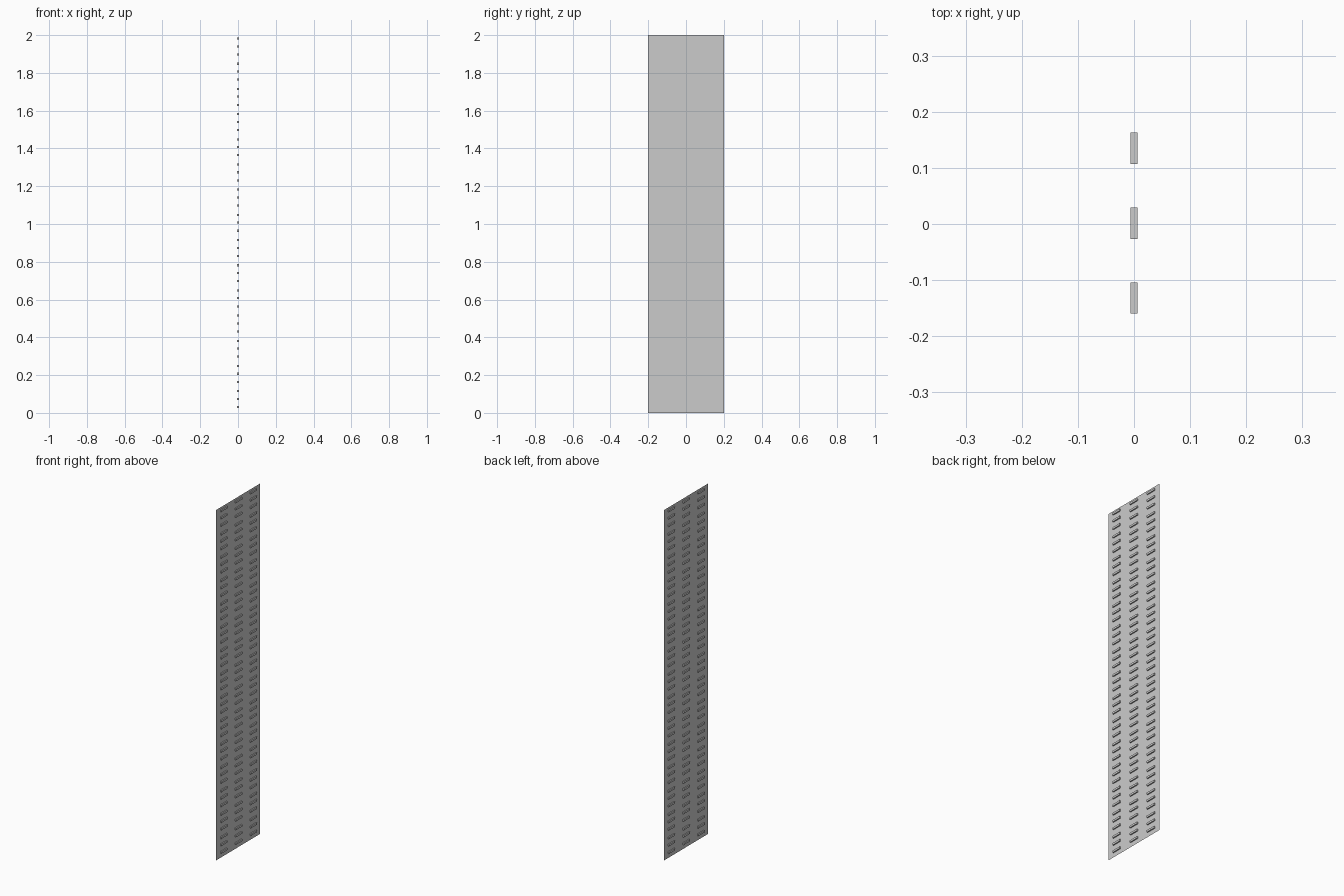
import bpy, bmesh
from mathutils import Matrix, Vector

if "Cube" in bpy.data.objects:
    bpy.data.objects.remove(bpy.data.objects["Cube"])

WIDTH, HEIGHT = 0.40, 2.0
COLS, ROWS = 3, 15
CELL_Y, CELL_Z = WIDTH / COLS, HEIGHT / ROWS


def finish(bm, name):
    mesh = bpy.data.meshes.new(name)
    bm.to_mesh(mesh)
    bm.free()
    obj = bpy.data.objects.new(name, mesh)
    bpy.context.collection.objects.link(obj)
    return obj


# Thin upright sheet facing +x
bm = bmesh.new()
corners = [(-.5, 0), (.5, 0), (.5, 1), (-.5, 1)]
bm.faces.new([bm.verts.new((0, y * WIDTH, z * HEIGHT)) for y, z in corners])
finish(bm, "sheet")

# Plain horizontal ribs, three per square cell, passing through the sheet
bm = bmesh.new()
for col in range(COLS):
    for row in range(ROWS):
        y = (col - (COLS - 1) / 2) * CELL_Y + 0.0015
        for z in (0.031, 0.074, 0.115):
            bmesh.ops.create_cube(bm, size=1, matrix=
                Matrix.Translation(Vector((0, y, row * CELL_Z + z)))
                @ Matrix.Diagonal((0.013, 0.056, 0.011, 1)))
finish(bm, "ribs")
